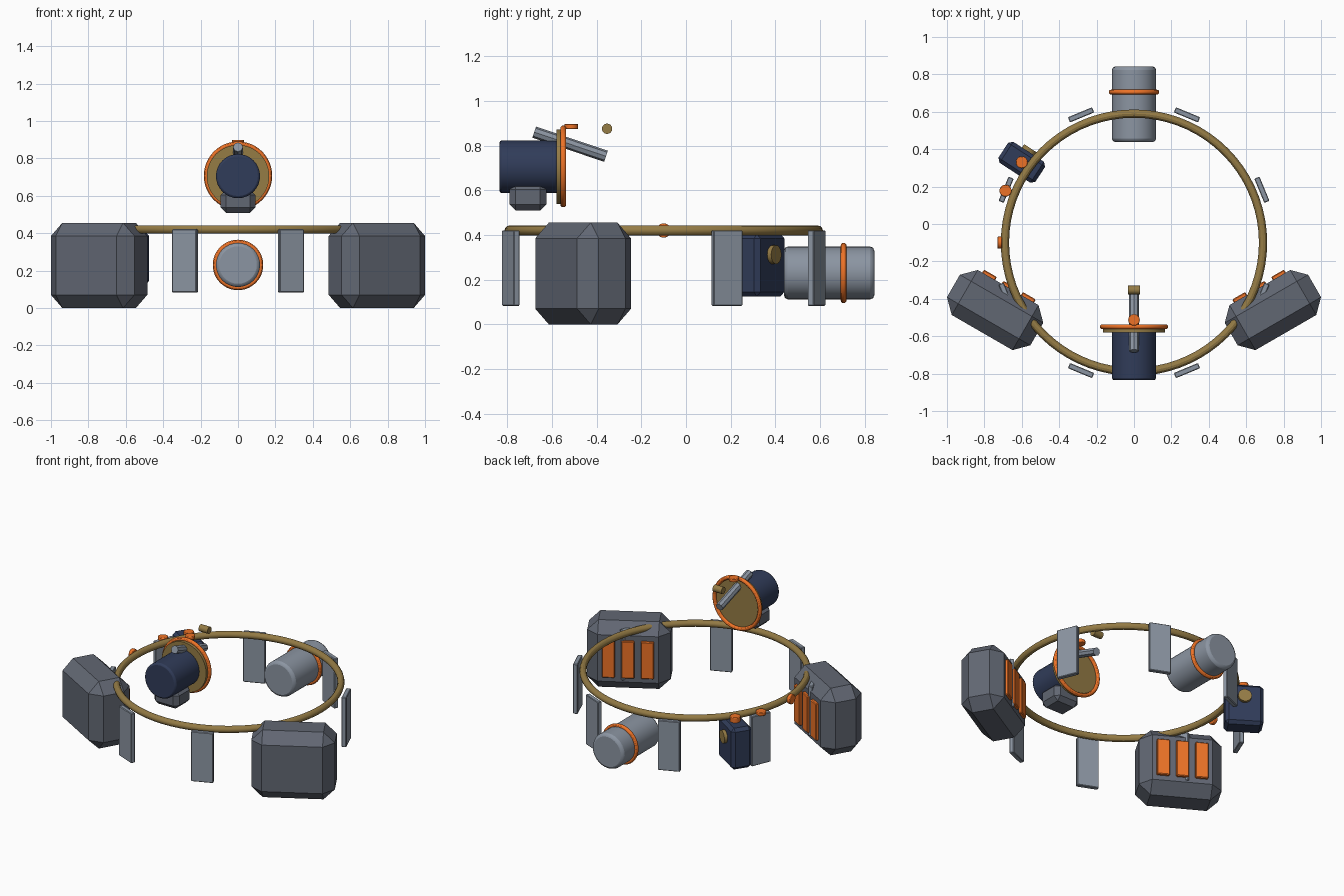
import bpy
from math import radians, sin, cos, pi, atan2, hypot
from mathutils import Vector

if "Cube" in bpy.data.objects:
    bpy.data.objects.remove(bpy.data.objects["Cube"])


def material(name, rgb):
    m = bpy.data.materials.new(name)
    m.diffuse_color = (*rgb, 1)
    m.use_nodes = True
    m.node_tree.nodes["Principled BSDF"].inputs["Base Color"].default_value = m.diffuse_color
    return m


SLATE = material("slate", (0.12, 0.135, 0.17))
STEEL = material("steel", (0.26, 0.30, 0.36))
NAVY = material("navy", (0.03, 0.045, 0.10))
BRASS = material("brass", (0.30, 0.20, 0.06))
ORANGE = material("orange", (0.85, 0.17, 0.02))


def finish(name, mat, bevel=0, segments=1, smooth=False):
    ob = bpy.context.object
    ob.name = name
    ob.data.materials.append(mat)
    bpy.ops.object.transform_apply(location=False, rotation=False, scale=True)
    if smooth:
        bpy.ops.object.shade_smooth_by_angle(angle=radians(30))
    if bevel:
        b = ob.modifiers.new("bevel", 'BEVEL')
        b.width, b.segments = bevel, segments
        b.limit_method = 'ANGLE'
        b.angle_limit = radians(40)
    return ob


def box(name, loc, size, mat, turn=0, bevel=0):
    bpy.ops.mesh.primitive_cube_add(size=1, location=loc, rotation=(0, 0, turn))
    bpy.context.object.scale = size
    return finish(name, mat, bevel)


def cyl(name, start, end, r, mat, sides=32, bevel=0):
    a, b = Vector(start), Vector(end)
    bpy.ops.mesh.primitive_cylinder_add(
        vertices=sides, radius=r, depth=(b - a).length, location=(a + b) / 2,
        rotation=(b - a).to_track_quat('Z', 'Y').to_euler())
    return finish(name, mat, bevel, 2, sides > 12)


def torus(name, loc, major, minor, mat, rot=(0, 0, 0), n=48):
    bpy.ops.mesh.primitive_torus_add(
        major_segments=n, minor_segments=12, major_radius=major,
        minor_radius=minor, location=loc, rotation=rot)
    return finish(name, mat, smooth=True)


UPRIGHT = (pi / 2, 0, 0)

# Main hoop with eight hanging plates
torus("hoop", (0, -0.10, 0.42), 0.69, 0.022, BRASS, n=72)
for i in range(8):
    a = radians(22.5 + 45 * i)
    box(f"hanging_plate_{i + 1}", (0.74 * cos(a), -0.10 + 0.74 * sin(a), 0.252),
        (0.03, 0.14, 0.338), STEEL, a, 0.004)

# Pair of chamfered pods with three glowing vents on the inner face
for side, s in (("left", -1), ("right", 1)):
    t = s * radians(30)
    c = Vector((s * 0.7425, -0.46, 0.2275))
    along, inward = Vector((cos(t), sin(t), 0)), Vector((-sin(t), cos(t), 0))
    box(side + "_pod", c, (0.515, 0.278, 0.455), SLATE, t, 0.07)
    for k in (-1, 0, 1):
        box(f"{side}_vent_{k + 2}", c + along * 0.12 * k + inward * 0.14,
            (0.08, 0.035, 0.25), ORANGE, t, 0.005)

# Rear canister with band
cyl("rear_canister", (0, 0.438, 0.23), (0, 0.842, 0.23), 0.118, STEEL, bevel=0.018)
torus("canister_band", (0, 0.705, 0.23), 0.122, 0.013, ORANGE, UPRIGHT)

# Front drum, dish, rim and mounting block
cyl("drum", (0, -0.835, 0.705), (0, -0.572, 0.705), 0.118, NAVY, bevel=0.012)
cyl("dish", (0, -0.58, 0.705), (0, -0.552, 0.705), 0.167, BRASS, 48)
torus("dish_rim", (0, -0.549, 0.707), 0.17, 0.013, ORANGE, UPRIGHT)
box("drum_mount", (0, -0.707, 0.57), (0.186, 0.165, 0.122), SLATE, 0, 0.028)

# Tilted arm, pivot pin and drum button
cyl("tilted_arm", (0, -0.679, 0.86), (0, -0.358, 0.752), 0.026, STEEL, 8)
cyl("pivot_pin", (-0.033, -0.353, 0.875), (0.033, -0.353, 0.875), 0.023, BRASS, 20)
cyl("drum_button", (0, -0.513, 0.874), (0, -0.513, 0.897), 0.031, ORANGE, 24, 0.004)

# Side control box with dial
t = radians(-33)
c = Vector((-0.60, 0.33, 0.265))
out = Vector((-sin(t), cos(t), 0))
box("control_box", c, (0.236, 0.134, 0.28), NAVY, t, 0.02)
dial = c + Vector((0, 0, 0.047))
cyl("control_dial", dial + out * 0.05, dial + out * 0.088, 0.042, BRASS, 24)

# Orange buttons on the box, the plate beside it and the hoop
cyl("box_button", (-0.60, 0.33, 0.40), (-0.60, 0.33, 0.44), 0.032, ORANGE, 24, 0.004)
cyl("plate_button", (-0.687, 0.178, 0.415), (-0.687, 0.178, 0.44), 0.032, ORANGE, 24, 0.004)
cyl("hoop_button", (-0.73, -0.10, 0.42), (-0.705, -0.10, 0.42), 0.032, ORANGE, 24, 0.004)
